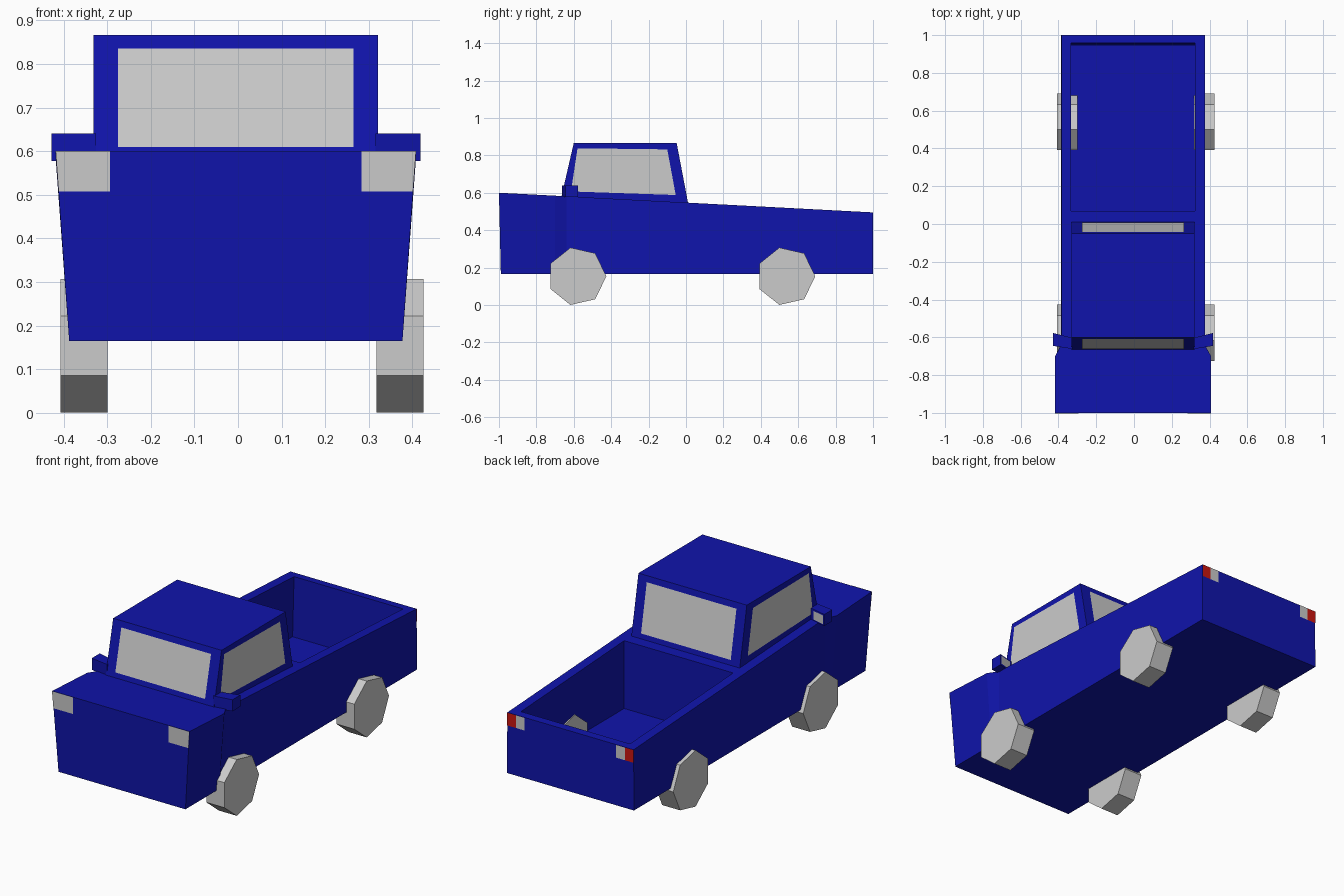
import bpy, math

if "Cube" in bpy.data.objects:
    bpy.data.objects.remove(bpy.data.objects["Cube"])

CX = -0.005  # body centre line


def material(name, color):
    m = bpy.data.materials.new(name)
    m.diffuse_color = (*color, 1)
    m.use_nodes = True
    m.node_tree.nodes["Principled BSDF"].inputs["Base Color"].default_value = m.diffuse_color
    return m


BLUE = material("blue_paint", (0.005, 0.007, 0.41))
RED = material("red_lens", (0.6, 0.008, 0.005))


def mesh(name, verts, faces, mat=None):
    me = bpy.data.meshes.new(name)
    me.from_pydata(verts, [], faces)
    ob = bpy.data.objects.new(name, me)
    bpy.context.collection.objects.link(ob)
    if mat:
        me.materials.append(mat)
    return ob


def loft(name, rings, mat=None):
    """Closed solid through equal-length rings of points."""
    n = len(rings[0])
    verts = [p for r in rings for p in r]
    faces = [list(range(n))[::-1], [len(verts) - n + i for i in range(n)]]
    for k in range(len(rings) - 1):
        for i in range(n):
            j = (i + 1) % n
            faces.append([k * n + i, k * n + j, k * n + n + j, k * n + n + i])
    ob = mesh(name, verts, faces, mat)
    bpy.context.view_layer.objects.active = ob
    bpy.ops.object.mode_set(mode='EDIT')
    bpy.ops.mesh.select_all(action='SELECT')
    bpy.ops.mesh.normals_make_consistent(inside=False)
    bpy.ops.object.mode_set(mode='OBJECT')
    return ob


def deck(y):
    return 0.5475 - 0.0525 * y


def section(y_low, y_top, half_low, half_top, z_low, z_top):
    return [(CX - half_low, y_low, z_low), (CX + half_low, y_low, z_low),
            (CX + half_top, y_top, z_top), (CX - half_top, y_top, z_top)]


# Body: wedge-shaped hull that flares at the hood
body = loft("body", [section(yl, yt, 0.382, w, 0.165, deck(yt)) for yl, yt, w in
                     [(-0.99, -1, 0.413), (-0.70, -0.70, 0.413),
                      (-0.64, -0.64, 0.38), (1, 1, 0.38)]], BLUE)

# Open cargo bed
cutter = loft("bed_cutter", [section(0.07, 0.07, 0.328, 0.328, 0.175, 0.7),
                             section(0.945, 0.965, 0.328, 0.328, 0.175, 0.7)], BLUE)
cutter.hide_render = True
cutter.hide_set(True)
cut = body.modifiers.new("bed", 'BOOLEAN')
cut.operation = 'DIFFERENCE'
cut.solver = 'EXACT'
cut.object = cutter

# Cab
profile = [(-0.667, 0.575), (0.012, 0.54), (-0.05, 0.866), (-0.60, 0.866)]
loft("cab", [[(CX + s * 0.326, y, z) for y, z in profile] for s in (-1, 1)], BLUE)


def front_y(z):
    return -0.603 - (0.866 - z) * 0.23


def back_y(z):
    return -0.047 + (0.866 - z) * 0.19


# Windows
def end_window(name, f, z0, z1, flip):
    pts = [(CX - 0.27, f(z0), z0), (CX + 0.27, f(z0), z0),
           (CX + 0.27, f(z1), z1), (CX - 0.27, f(z1), z1)]
    mesh(name, pts[::-1] if flip else pts, [(0, 1, 2, 3)])


end_window("windshield", front_y, 0.61, 0.835, False)
end_window("rear_window", back_y, 0.575, 0.835, True)

for s, side in ((-1, "left"), (1, "right")):
    def mx(x):
        return CX + s * x

    order = [(0, 1, 2, 3)] if s > 0 else [(3, 2, 1, 0)]
    mesh(side + "_window", [(mx(0.328), y, z) for y, z in
         [(-0.615, 0.607), (-0.055, 0.588), (-0.10, 0.832), (-0.58, 0.838)]], order)

    # Wing mirror with glass on its rear face
    plan = [(0.423, -0.577), (0.423, -0.645), (0.32, -0.662), (0.32, -0.603)]
    loft(side + "_mirror", [[(mx(x), y, z) for x, y in plan] for z in (0.577, 0.64)], BLUE)
    mesh(side + "_mirror_glass", [(mx(0.416), -0.577, 0.585), (mx(0.345), -0.595, 0.585),
         (mx(0.345), -0.595, 0.632), (mx(0.416), -0.577, 0.632)], order)

    # Headlight
    mesh(side + "_headlight", [(mx(0.288), -1.0, 0.508), (mx(0.406), -1.0, 0.508),
         (mx(0.413), -1.002, 0.6), (mx(0.288), -1.002, 0.6)], order)

    # Tail lights: red outside, clear inside
    for part, x0, x1, mat in (("tail_light", 0.328, 0.38, RED), ("reverse_light", 0.275, 0.328, None)):
        mesh(side + "_" + part, [(mx(x1), 1.002, 0.425), (mx(x0), 1.002, 0.425),
             (mx(x0), 1.002, 0.494), (mx(x1), 1.002, 0.494)], order, mat)

    # Seven-sided wheels
    for y, end in ((-0.583, "front"), (0.534, "rear")):
        ring = [(y + 0.157 * math.cos(i * math.tau / 7), 0.1535 + 0.157 * math.sin(i * math.tau / 7))
                for i in range(7)]
        loft(f"{end}_{side}_wheel", [[(0.009 + s * x, a, b) for a, b in ring]
                                     for x in (0.308, 0.416)])
